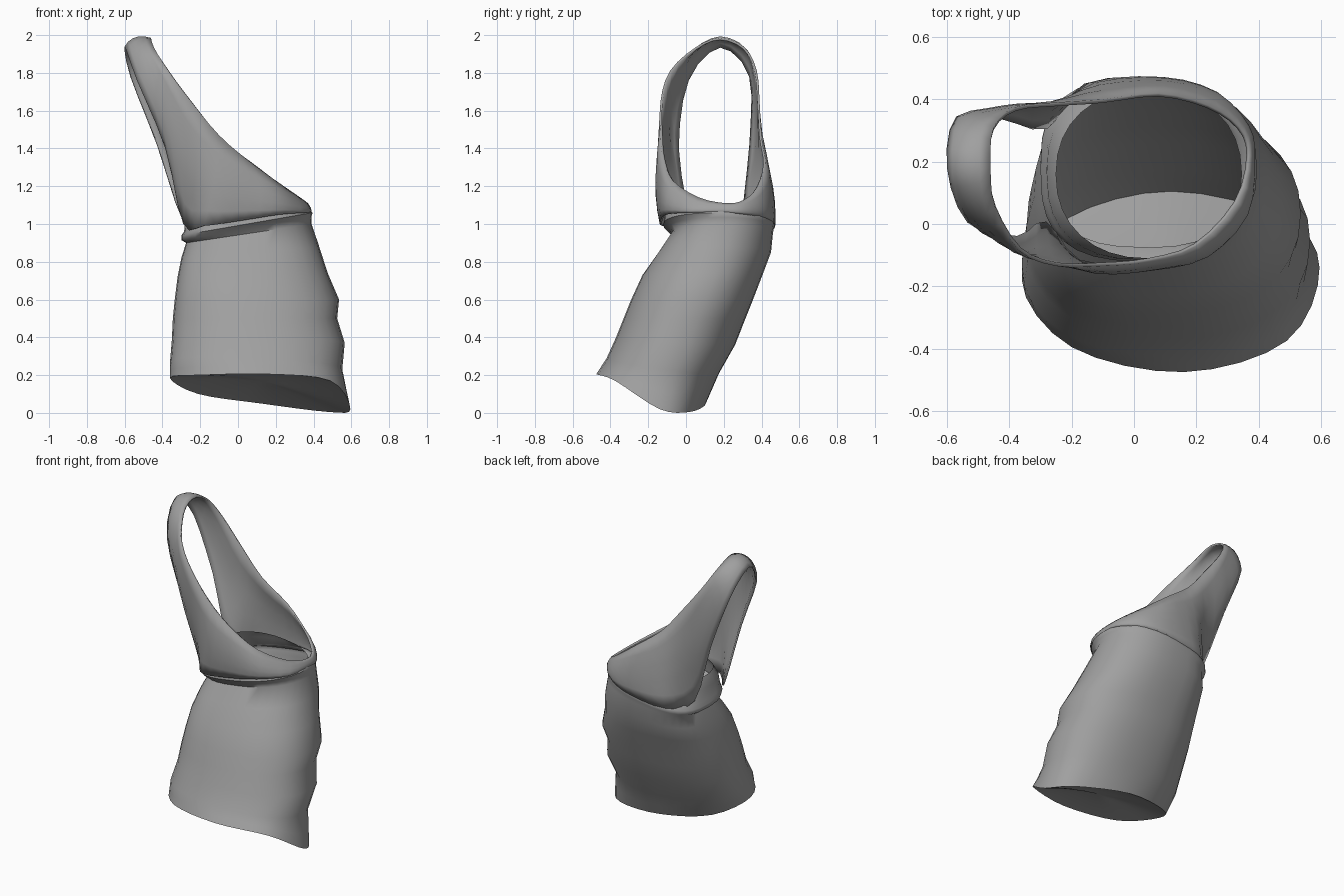
import bpy, bmesh, math
from mathutils import Vector

if "Cube" in bpy.data.objects:
    bpy.data.objects.remove(bpy.data.objects["Cube"])

fabric = bpy.data.materials.new("grey_fabric")
fabric.diffuse_color = (0.35, 0.35, 0.35, 1)
fabric.use_nodes = True
fabric.node_tree.nodes["Principled BSDF"].inputs["Base Color"].default_value = fabric.diffuse_color


def finish(name, bm):
    bmesh.ops.recalc_face_normals(bm, faces=bm.faces)
    mesh = bpy.data.meshes.new(name)
    bm.to_mesh(mesh)
    bm.free()
    mesh.materials.append(fabric)
    ob = bpy.data.objects.new(name, mesh)
    bpy.context.collection.objects.link(ob)
    bpy.context.view_layer.objects.active = ob
    ob.select_set(True)
    bpy.ops.object.shade_smooth_by_angle(angle=math.radians(60))
    ob.select_set(False)
    return ob


def loft(bm, rings):
    rows = [[bm.verts.new(p) for p in r] for r in rings]
    for a, b in zip(rows, rows[1:]):
        for i in range(len(a)):
            j = (i + 1) % len(a)
            bm.faces.new((a[i], a[j], b[j], b[i]))
    return rows


def smooth_loop(points, steps):
    """Closed Catmull-Rom curve through the points."""
    p, n, out = [Vector(q) for q in points], len(points), []
    for i in range(n):
        a, b, c, d = p[i - 1], p[i], p[(i + 1) % n], p[(i + 2) % n]
        for k in range(steps):
            t = k / steps
            out.append(0.5 * (2 * b + (c - a) * t + (2 * a - 5 * b + 4 * c - d) * t * t
                              + (3 * b - a - 3 * c + d) * t ** 3))
    return out


def oval(xl, xr, yf, yb, z, sx, sy, e=.9, n=32):
    """Rounded ring; sx and sy tilt it, e below 0.9 squares off its left half."""
    pts = []
    for i in range(n):
        a = 2 * math.pi * i / n
        power = e if math.cos(a) < 0 else .9
        c, s = [math.copysign(abs(v) ** power, v) for v in (math.cos(a), math.sin(a))]
        pts.append(Vector(((xl + xr) / 2 + c * (xr - xl) / 2,
                           (yf + yb) / 2 + s * (yb - yf) / 2, z + sx * c + sy * s)))
    return pts


# Skirt: leaning tube with folds on the right, a gathered waist and a closed hem
hem = smooth_loop([
    (.595, -.14, .02), (.48, .02, .005), (.12, .105, .05), (-.21, .02, .1),
    (-.36, -.18, .185), (-.2, -.395, .2), (.16, -.475, .205), (.49, -.375, .17)], 4)
skirt_rings = [oval(*r) for r in [
    (-.36, .552, -.42, .175, .25, -.02, -.04),
    (-.35, .565, -.37, .26, .38, -.01, -.02),
    (-.345, .525, -.33, .315, .50, 0, 0, .85),
    (-.335, .535, -.29, .355, .60, 0, 0, .8),
    (-.32, .475, -.23, .405, .73, .01, 0, .75),
    (-.30, .43, -.145, .45, .85, .03, 0, .7),
    (-.275, .39, -.075, .46, .95, .05, 0, .7),
    (-.30, .388, -.095, .465, .975, .06, 0, .7),
    (-.30, .395, -.12, .47, 1.0, .06, 0, .7),
    (-.285, .375, -.115, .455, 1.02, .06, 0, .7),
    (-.28, .355, -.115, .44, 1.05, .01, 0, .8),
    (-.25, .345, -.11, .43, 1.07, -.03, 0)]]
mid = sum(hem, Vector()) / len(hem)
lift = Vector((0, 0, .05))
cap = [[p.lerp(mid, t) + lift * t * (2 - t) for p in hem] for t in (.75, .5, .2, .03)]
above_hem = [a.lerp(b, .45) for a, b in zip(hem, skirt_rings[0])]
bm = bmesh.new()
rows = loft(bm, cap + [hem, above_hem] + skirt_rings)
tip = bm.verts.new(mid + lift)
for i in range(len(hem)):
    bm.faces.new((rows[0][i - 1], rows[0][i], tip))
finish("skirt", bm)

# Bodice: a band between the neckline and the lower edge, which climbs
# over the left shoulder as a strap and leaves the armhole open
neckline = [
    (.37, .22, 1.11), (.33, .07, 1.14), (.20, -.07, 1.23), (.05, -.12, 1.34),
    (-.10, -.135, 1.47), (-.25, -.135, 1.65), (-.37, -.085, 1.81), (-.445, .05, 1.935),
    (-.46, .18, 1.985), (-.45, .31, 1.935), (-.38, .375, 1.81), (-.25, .39, 1.64),
    (-.10, .40, 1.46), (.08, .42, 1.32), (.24, .38, 1.20), (.34, .31, 1.13)]
lower_edge = [
    (.385, .20, 1.06), (.36, .02, 1.06), (.22, -.105, 1.05), (.03, -.135, 1.02),
    (-.18, -.125, .99), (-.29, .0, 1.0), (-.385, -.045, 1.40), (-.535, .005, 1.76),
    (-.60, .18, 1.94), (-.57, .345, 1.78), (-.43, .345, 1.42), (-.285, .315, 1.0),
    (-.16, .45, .97), (.08, .47, 1.0), (.25, .425, 1.03), (.365, .315, 1.05)]
top, low = smooth_loop(neckline, 3), smooth_loop(lower_edge, 3)
centre = Vector((-.25, .17, 1.4))
bands = []
for k in range(6):
    t = k / 5
    ring = []
    for a, b in zip(low, top):
        p = a.lerp(b, t)
        bulge = min(.035, .2 * (a - b).length) * 4 * t * (1 - t)
        ring.append(p + (p - centre).normalized() * bulge)
    bands.append(ring)
bm = bmesh.new()
loft(bm, bands)
bodice = finish("bodice_with_strap", bm)
thick = bodice.modifiers.new("thickness", 'SOLIDIFY')
thick.thickness = 0.012
thick.offset = -1
